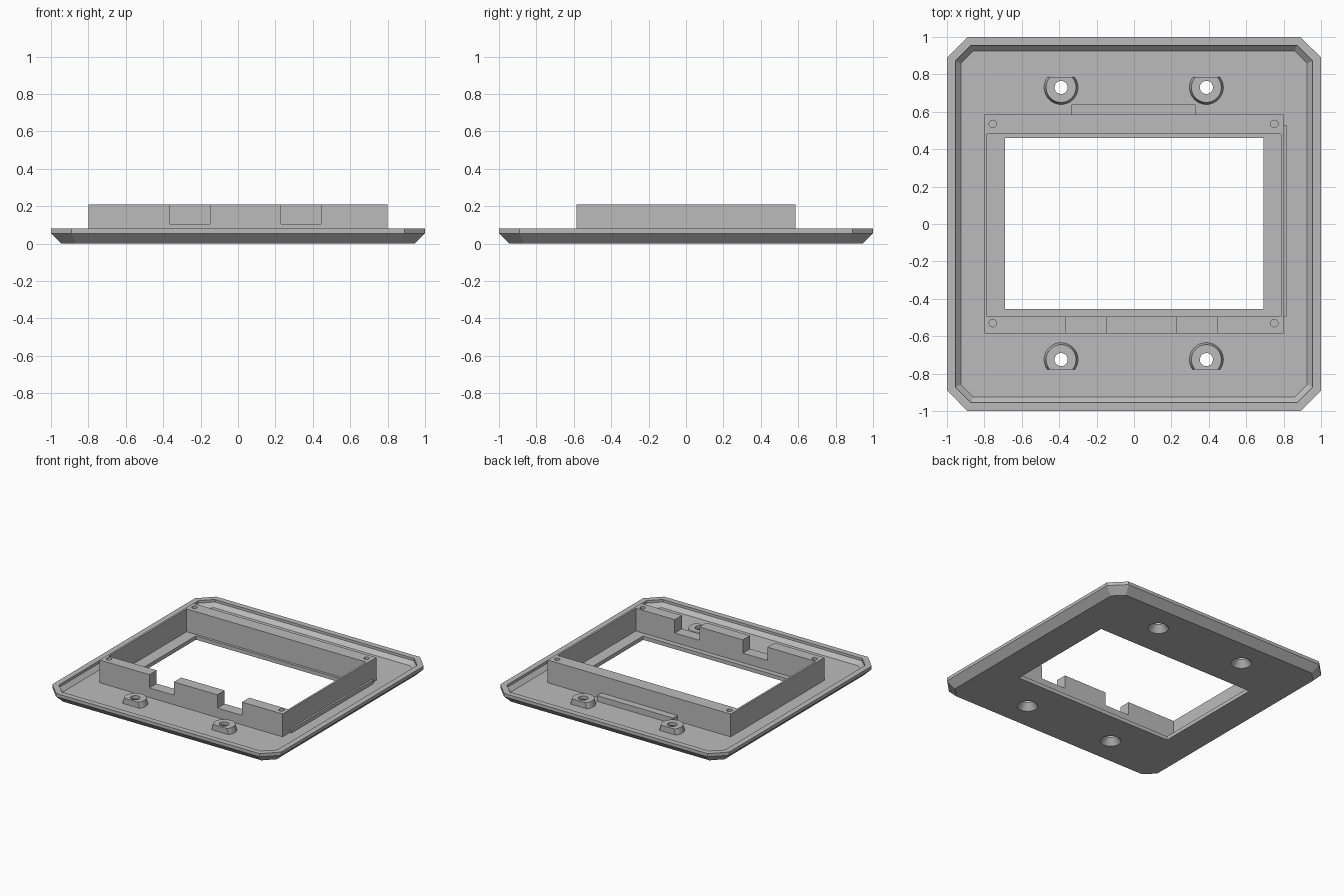
import bpy, bmesh
from mathutils import Matrix

cube = bpy.data.objects.get("Cube")
if cube:
    bpy.data.objects.remove(cube, do_unlink=True)

grey = bpy.data.materials.new("mid_grey")
grey.use_nodes = True
COLOUR = (0.5, 0.5, 0.5, 1)
grey.diffuse_color = COLOUR
grey.node_tree.nodes["Principled BSDF"].inputs["Base Color"].default_value = COLOUR

FLOOR, RIM, TOP = 0.03, 0.08, 0.21


def finish(name, bm):
    bmesh.ops.recalc_face_normals(bm, faces=bm.faces)
    mesh = bpy.data.meshes.new(name)
    bm.to_mesh(mesh)
    bm.free()
    mesh.materials.append(grey)
    obj = bpy.data.objects.new(name, mesh)
    bpy.context.scene.collection.objects.link(obj)
    return obj


def box(name, x0, x1, y0, y1, z0, z1):
    bm = bmesh.new()
    bmesh.ops.create_cube(bm, size=1)
    bmesh.ops.scale(bm, vec=(x1 - x0, y1 - y0, z1 - z0), verts=bm.verts)
    bmesh.ops.translate(bm, vec=((x0 + x1) / 2, (y0 + y1) / 2, (z0 + z1) / 2), verts=bm.verts)
    return finish(name, bm)


def cone(name, x, y, z0, z1, r0, r1, sides=40):
    bm = bmesh.new()
    bmesh.ops.create_cone(bm, cap_ends=True, segments=sides, radius1=r0, radius2=r1,
                          depth=z1 - z0, matrix=Matrix.Translation((x, y, (z0 + z1) / 2)))
    return finish(name, bm)


def cut(obj, cutters):
    """Subtract the cutters, bake the result and remove the helpers."""
    for c in cutters:
        c.hide_render = True
        mod = obj.modifiers.new("cut", 'BOOLEAN')
        mod.operation, mod.solver, mod.object = 'DIFFERENCE', 'EXACT', c
    graph = bpy.context.evaluated_depsgraph_get()
    mesh = bpy.data.meshes.new_from_object(obj.evaluated_get(graph))
    obj.modifiers.clear()
    obj.data = mesh
    for c in cutters:
        bpy.data.objects.remove(c, do_unlink=True)


def smooth(obj):
    bpy.ops.object.select_all(action='DESELECT')
    obj.select_set(True)
    bpy.context.view_layer.objects.active = obj
    bpy.ops.object.shade_smooth_by_angle(angle=0.5)


def tray(name, rings):
    """Loft square rings with clipped corners, given as (half size, height)."""
    bm = bmesh.new()
    loops = []
    for h, z in rings:
        k = h - 0.11 + 0.586 * (1 - h)
        outline = [(h, -k), (h, k), (k, h), (-k, h), (-h, k), (-h, -k), (-k, -h), (k, -h)]
        loops.append([bm.verts.new((x, y, z)) for x, y in outline])
    for a, b in zip(loops, loops[1:]):
        for i in range(8):
            j = (i + 1) % 8
            bm.faces.new((a[i], a[j], b[j], b[i]))
    bm.faces.new(loops[0])
    bm.faces.new(loops[-1])
    return finish(name, bm)


# Flared tray with a raised rim, window and countersunk holes
screws = [(x, y) for x in (-0.39, 0.387) for y in (-0.725, 0.73)]
plate = tray("base_plate", [(0.945, 0), (1, 0.055), (1, RIM), (0.955, RIM),
                            (0.955, 0.06), (0.925, FLOOR)])
cut(plate, [box("window_cutter", -0.69, 0.693, -0.455, 0.46, -0.1, 0.1)]
    + [cone("sink_cutter", x, y, -0.001, 0.05, 0.075, 0.035) for x, y in screws])
smooth(plate)

# Screw bosses, flattened on the side facing the rim
for n, (x, y) in enumerate(screws):
    boss = cone("screw_boss_%d" % (n + 1), x, y, FLOOR - 0.005, RIM - 0.005, 0.092, 0.08)
    flat = (0.787, 0.95) if y > 0 else (-0.95, -0.777)
    cut(boss, [box("flat_cutter", x - 0.2, x + 0.2, *flat, 0, 0.2),
               cone("sink_cutter", x, y, -0.001, 0.05, 0.075, 0.035),
               cone("hole_cutter", x, y, 0.01, 0.2, 0.035, 0.035)])
    smooth(boss)

# Upright frame with two cable notches and corner pilot holes
frame = box("display_frame", -0.8, 0.8, -0.585, 0.585, FLOOR - 0.005, TOP)
cutters = [box("inside_cutter", -0.785, 0.785, -0.495, 0.48, 0, 0.3)]
for x0, x1 in ((-0.365, -0.15), (0.23, 0.445)):
    cutters.append(box("notch_cutter", x0, x1, -0.7, -0.45, 0.105, 0.3))
for x in (-0.755, 0.75):
    for y in (-0.53, 0.535):
        cutters.append(cone("pilot_cutter", x, y, 0.08, 0.3, 0.02, 0.02, 20))
cut(frame, cutters)
smooth(frame)

# Low ribs beside the frame
box("back_rib", -0.335, 0.33, 0.58, 0.64, FLOOR - 0.005, RIM - 0.005)
box("left_rib", 0.795, 0.815, -0.495, 0.53, FLOOR - 0.005, 0.06)
